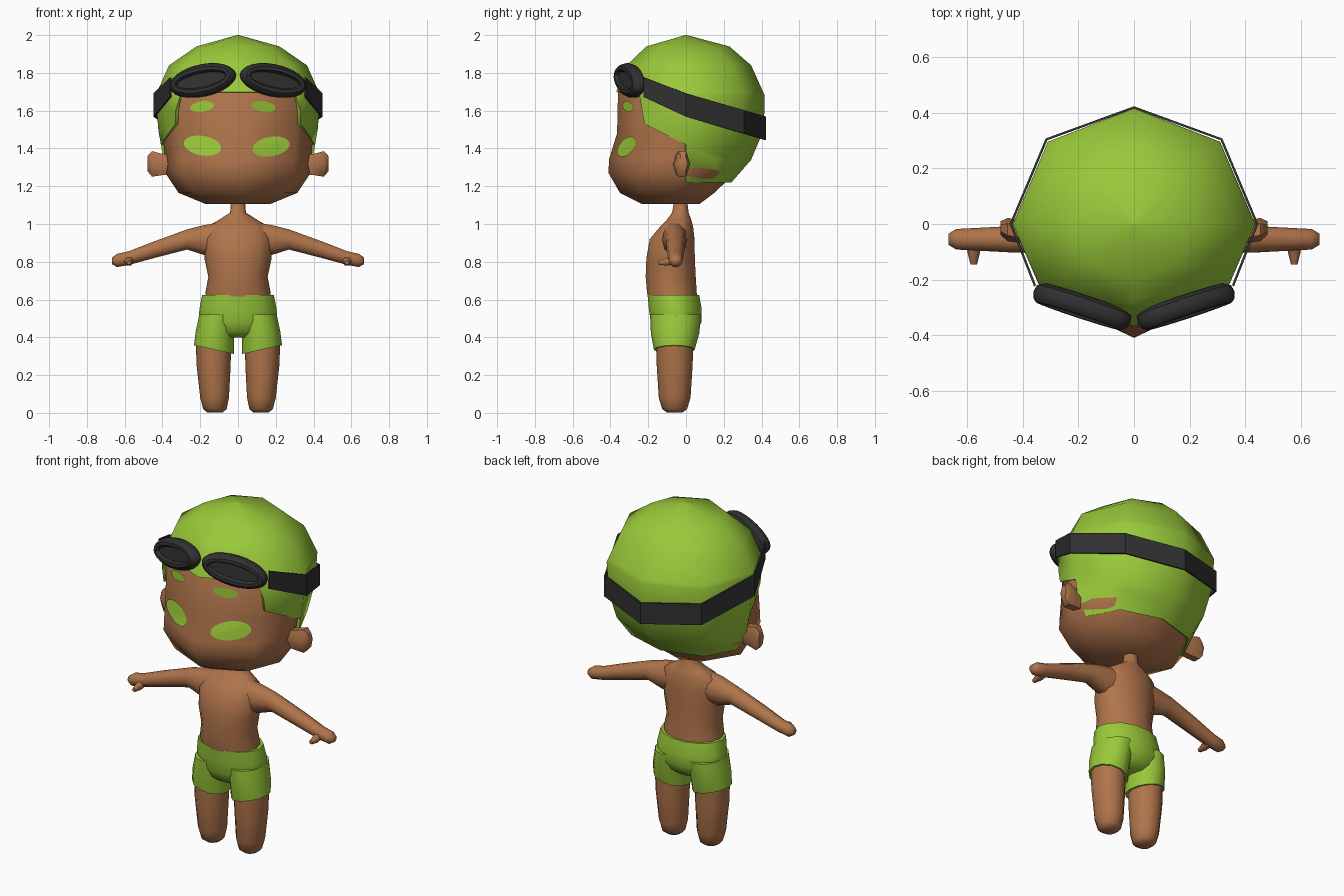
import bpy, bmesh, math
from mathutils import Matrix, Vector
from mathutils.bvhtree import BVHTree

if "Cube" in bpy.data.objects:
    bpy.data.objects.remove(bpy.data.objects["Cube"])


def material(name, rgb):
    m = bpy.data.materials.new(name)
    m.diffuse_color = (*rgb, 1)
    m.use_nodes = True
    m.node_tree.nodes["Principled BSDF"].inputs["Base Color"].default_value = m.diffuse_color
    return m


SKIN = material("brown skin", (0.43, 0.175, 0.07))
GREEN = material("lime green", (0.32, 0.585, 0.042))
DARK = material("dark rubber", (0.03, 0.03, 0.032))


def finish(name, bm, mat, angle=65):
    bmesh.ops.recalc_face_normals(bm, faces=bm.faces)
    me = bpy.data.meshes.new(name)
    bm.to_mesh(me)
    bm.free()
    me.materials.append(mat)
    ob = bpy.data.objects.new(name, me)
    bpy.context.collection.objects.link(ob)
    me.shade_smooth()
    me.set_sharp_from_angle(angle=math.radians(angle))
    return ob


def loft(rings, cap_start=True, cap_end=True):
    """Skin a list of equal-length point rings."""
    bm = bmesh.new()
    vs = [[bm.verts.new(p) for p in r] for r in rings]
    n = len(vs[0])
    for a, b in zip(vs, vs[1:]):
        for i in range(n):
            j = (i + 1) % n
            bm.faces.new((a[i], a[j], b[j], b[i]))
    for ring, wanted in ((vs[0], cap_start), (vs[-1], cap_end)):
        if wanted:
            c = bm.verts.new(sum((v.co for v in ring), Vector()) / n)
            for i in range(n):
                bm.faces.new((ring[i], ring[(i + 1) % n], c))
    return bm


def octagon(z, w, f, b, side):
    """Eight-sided head ring: half width, front y, back y, side y."""
    half = [(0.77 * w, side + 0.62 * (f - side)), (w, side), (0.71 * w, side + 0.71 * (b - side))]
    pts = [(0, f)] + half + [(0, b)] + [(-x, y) for x, y in reversed(half)]
    return [Vector((x, y, z)) for x, y in pts]


def ellipse(cx, cy, z, rx, ry, n=12, slope=0.0):
    """Horizontal ring; slope lifts the outer side."""
    out = []
    for i in range(n):
        t = 2 * math.pi * i / n
        x = rx * math.cos(t)
        out.append(Vector((cx + x, cy + ry * math.sin(t), z + slope * x)))
    return out


def ring_x(s, x, y, z, rz, ry, n=10):
    """Ring across a limb that runs sideways."""
    return [Vector((s * x, y + ry * math.cos(2 * math.pi * i / n),
                    z + rz * math.sin(2 * math.pi * i / n))) for i in range(n)]


def front_back(z, w, f, b, n=14):
    return ellipse(0, (f + b) / 2, z, w, (b - f) / 2, n)


# Head
bm = loft([octagon(z, w, f, b, s) for z, w, f, b, s in (
    (1.105, 0.17, -0.23, 0.07, -0.07), (1.165, 0.315, -0.35, 0.15, -0.06),
    (1.27, 0.385, -0.41, 0.26, -0.04), (1.34, 0.385, -0.408, 0.31, -0.03),
    (1.48, 0.40, -0.365, 0.38, -0.02), (1.70, 0.405, -0.36, 0.38, 0),
    (1.84, 0.32, -0.26, 0.30, 0))])
bm.normal_update()
face_tree = BVHTree.FromBMesh(bm)
finish("head", bm, SKIN)

# Swimming cap: full shell, then cut open for the face, ears and nape
bm = loft([octagon(*r, 0) for r in (
    (1.16, 0.29, -0.26, 0.16), (1.22, 0.335, -0.30, 0.24), (1.34, 0.395, -0.355, 0.345),
    (1.50, 0.422, -0.37, 0.412), (1.68, 0.437, -0.377, 0.417), (1.84, 0.365, -0.315, 0.345),
    (1.94, 0.22, -0.21, 0.23), (2.0, 0.004, -0.004, 0.004))], cap_start=False)
for co, no in (((0, 0, 1.70), (0, 0, 1)), ((0, 0, 1.22), (0, 0, 1)), ((0, 0, 1.42), (0, 1, 0)),
               ((0, -0.22, 1.53), (0, 0.17, 0.03)), ((0, -0.22, 1.53), (0, 0.11, 0.22))):
    bmesh.ops.bisect_plane(bm, geom=bm.verts[:] + bm.edges[:] + bm.faces[:],
                           plane_co=co, plane_no=no, dist=1e-5)


def is_open(c):
    temple = 0.17 * (c.y + 0.22) + 0.03 * (c.z - 1.53) < 0
    jaw = 0.11 * (c.y + 0.22) + 0.22 * (c.z - 1.53) < 0
    return c.z < 1.22 or (c.z < 1.70 and c.y < 0 and (temple or jaw))


bmesh.ops.delete(bm, geom=[f for f in bm.faces if is_open(f.calc_center_median())], context='FACES')
cap = finish("swim_cap", bm, GREEN)
mod = cap.modifiers.new("thickness", 'SOLIDIFY')
mod.thickness = 0.018
mod.offset = -1
bpy.context.view_layer.objects.active = cap
bpy.ops.object.modifier_apply(modifier=mod.name)
cap.data.set_sharp_from_angle(angle=math.radians(65))

# Eyes and brows: thin plates laid on the face
for name, cx, cz, rx, rz, tilt in (
        ("left_eye", -0.188, 1.415, 0.10, 0.052, -10), ("right_eye", 0.175, 1.41, 0.10, 0.052, 10),
        ("left_brow", -0.19, 1.622, 0.064, 0.028, 8), ("right_brow", 0.135, 1.622, 0.064, 0.028, -8)):
    rot = Matrix.Rotation(math.radians(tilt), 2)
    rings = []
    for k in (1.0, 0.66, 0.33):
        ring = []
        for i in range(20):
            t = 2 * math.pi * i / 20
            p = rot @ Vector((k * rx * math.cos(t), k * rz * math.sin(t)))
            hit = face_tree.ray_cast(Vector((cx + p.x, -2, cz + p.y)), Vector((0, 1, 0)))[0]
            ring.append(hit + Vector((0, -0.006, 0)))
        rings.append(ring)
    finish(name, loft(rings, cap_start=False), GREEN)

# Goggle strap: tilted band around the cap
half = [(0.36, -0.225), (0.448, 0.0), (0.318, 0.308)]
path = half + [(0, 0.424)] + [(-x, y) for x, y in reversed(half)]
bm = bmesh.new()
sections = []
for x, y in path:
    z = 1.63 - (0.42 if y < 0 else 0.29) * y
    h = 0.052 if y < -0.1 else 0.062
    sections.append([bm.verts.new((x * k, y * k, z + dz))
                     for k, dz in ((1, h), (1, -h), (0.98, -h), (0.98, h))])
for a, b in zip(sections, sections[1:]):
    for i in range(4):
        j = (i + 1) % 4
        bm.faces.new((a[i], a[j], b[j], b[i]))
bm.faces.new(sections[0])
bm.faces.new(sections[-1])
finish("goggle_strap", bm, DARK, 35)

# Goggles: oval rims with recessed lenses
place = (Matrix.Translation((0.188, -0.30, 1.76)) @ Matrix.Rotation(math.radians(18), 4, 'Z')
         @ Matrix.Rotation(math.radians(11), 4, 'Y') @ Matrix.Rotation(math.radians(-6), 4, 'X'))
for s, name in ((1, "right_goggle"), (-1, "left_goggle")):
    rings = []
    for inset, depth in ((0.03, 0.04), (0.005, 0.025), (0, 0), (0.008, -0.022),
                         (0.022, -0.034), (0.04, -0.034), (0.05, -0.016)):
        ring = []
        for p in ellipse(0, 0, 0, 0.187 - inset, 0.087 - inset, 24):
            q = place @ Vector((p.x, depth, p.y))
            ring.append(Vector((q.x * s, q.y, q.z)))
        rings.append(ring)
    finish(name, loft(rings), DARK, 40)

# Torso and neck
finish("torso", loft([front_back(*r) for r in (
    (0.55, 0.175, -0.195, 0.065), (0.64, 0.172, -0.21, 0.06), (0.72, 0.157, -0.217, 0.055),
    (0.82, 0.178, -0.213, 0.05), (0.92, 0.18, -0.195, 0.048), (0.985, 0.165, -0.14, 0.04),
    (1.02, 0.105, -0.105, 0.03), (1.06, 0.042, -0.075, 0.015), (1.13, 0.036, -0.062, 0.006))]), SKIN)

# Shorts waist
finish("shorts", loft([front_back(*r) for r in (
    (0.40, 0.10, -0.13, 0.02), (0.43, 0.17, -0.17, 0.06), (0.48, 0.21, -0.19, 0.085),
    (0.55, 0.204, -0.20, 0.087), (0.625, 0.19, -0.207, 0.073))]), GREEN)

for s, side in ((1, "right"), (-1, "left")):
    # Shorts legs with a sloped hem
    finish(side + "_shorts_leg", loft([
        ellipse(s * 0.127, -0.062, 0.335, 0.106, 0.108, 12, s * 0.22),
        ellipse(s * 0.122, -0.058, 0.42, 0.102, 0.128, 12, s * 0.1),
        ellipse(s * 0.105, -0.055, 0.52, 0.10, 0.135)]), GREEN)
    # Legs with rounded feet
    finish(side + "_leg", loft([ellipse(s * cx, -0.06, z, rx, ry) for cx, z, rx, ry in (
        (0.122, 0.002, 0.04, 0.04), (0.122, 0.02, 0.062, 0.066), (0.124, 0.08, 0.076, 0.084),
        (0.129, 0.25, 0.09, 0.095), (0.13, 0.42, 0.095, 0.1))]), SKIN)
    # Arms, thumbs and ears
    finish(side + "_arm", loft([ring_x(s, *r) for r in (
        (0.08, -0.06, 0.925, 0.09, 0.07), (0.18, -0.06, 0.915, 0.083, 0.065),
        (0.27, -0.055, 0.918, 0.056, 0.052), (0.45, -0.055, 0.862, 0.046, 0.047),
        (0.58, -0.055, 0.819, 0.038, 0.04), (0.64, -0.055, 0.807, 0.037, 0.037),
        (0.668, -0.055, 0.805, 0.018, 0.02))]), SKIN)
    finish(side + "_thumb", loft([
        [Vector((s * (0.577 + r * math.cos(i * math.pi / 3)), y, z + r * math.sin(i * math.pi / 3)))
         for i in range(6)]
        for y, z, r in ((-0.06, 0.81, 0.027), (-0.10, 0.80, 0.023), (-0.145, 0.795, 0.012))]), SKIN)
    finish(side + "_ear", loft([ring_x(s, *r, 6) for r in (
        (0.34, -0.03, 1.315, 0.06, 0.04), (0.40, -0.03, 1.315, 0.065, 0.04),
        (0.455, -0.02, 1.318, 0.078, 0.042), (0.48, -0.015, 1.32, 0.045, 0.025))]), SKIN, 50)
